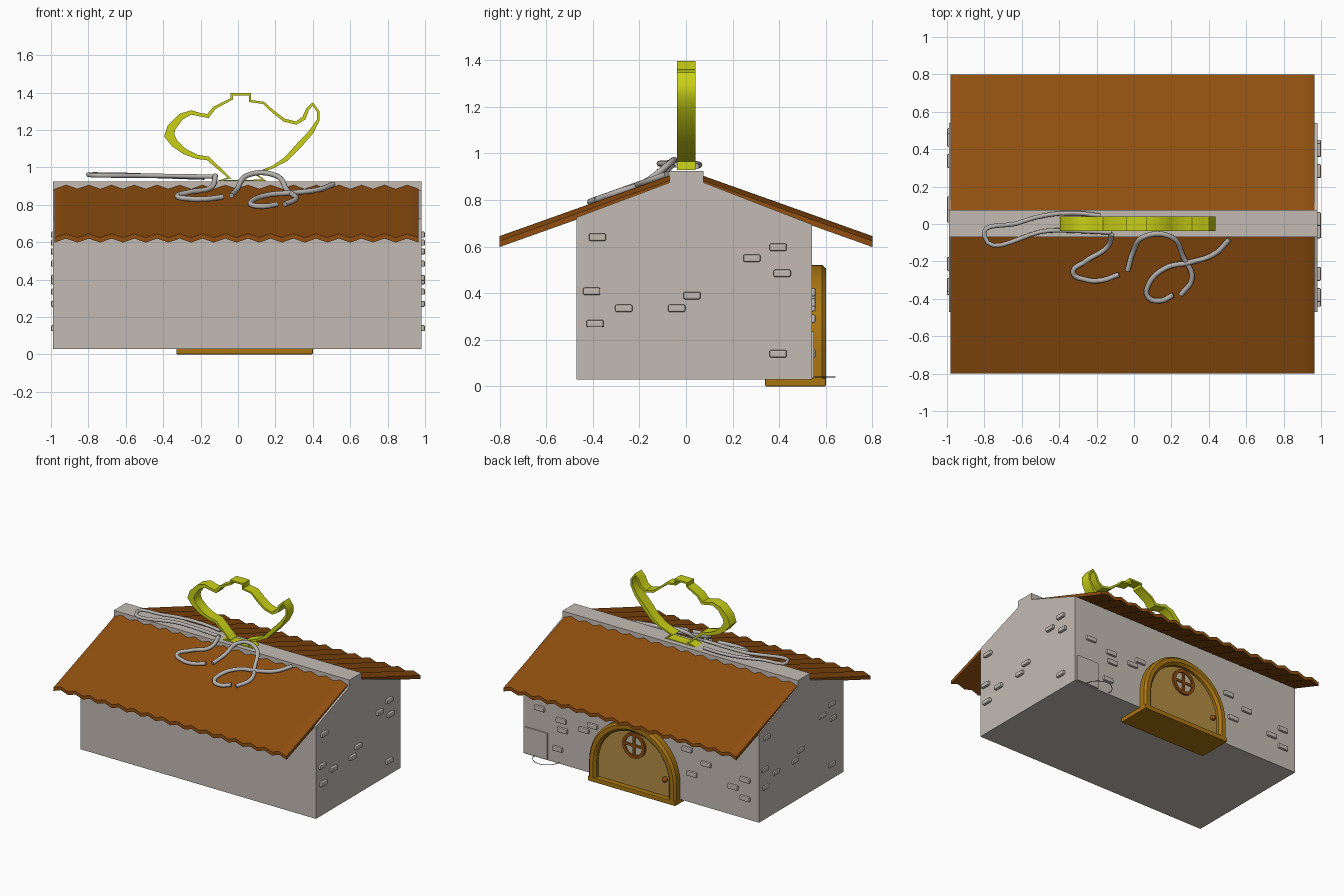
import bpy, bmesh, math
from mathutils import Vector, Matrix

if "Cube" in bpy.data.objects:
    bpy.data.objects.remove(bpy.data.objects["Cube"])


def material(name, r, g, b):
    m = bpy.data.materials.new(name)
    m.diffuse_color = (r, g, b, 1)
    m.use_nodes = True
    m.node_tree.nodes["Principled BSDF"].inputs["Base Color"].default_value = m.diffuse_color
    return m


STONE = material("warm grey stone", .55, .50, .455)
BROWN = material("roof brown", .28, .078, .005)
YELLOW = material("yellow green", .58, .63, .008)
OCHRE = material("ochre", .40, .18, .006)
TAN = material("door tan", .46, .27, .06)
WIRE = material("wire grey", .46, .44, .42)
DARK = material("dark line", .03, .03, .03)
PANE = material("pale pane", .56, .50, .40)


def finish(name, bm, mat, smooth=None):
    bmesh.ops.recalc_face_normals(bm, faces=bm.faces)
    me = bpy.data.meshes.new(name)
    bm.to_mesh(me)
    bm.free()
    ob = bpy.data.objects.new(name, me)
    bpy.context.collection.objects.link(ob)
    me.materials.append(mat)
    if smooth:
        bpy.ops.object.select_all(action='DESELECT')
        ob.select_set(True)
        bpy.context.view_layer.objects.active = ob
        bpy.ops.object.shade_smooth_by_angle(angle=math.radians(smooth))
    return ob


def loft(name, rings, mat, smooth=None, loop=False):
    """Joins matching closed rings of points; caps the ends unless looped."""
    bm = bmesh.new()
    vs = [[bm.verts.new(p) for p in r] for r in rings]
    n = len(vs[0])
    for i in range(len(vs) if loop else len(vs) - 1):
        a, b = vs[i], vs[(i + 1) % len(vs)]
        for j in range(n):
            k = (j + 1) % n
            bm.faces.new((a[j], a[k], b[k], b[j]))
    if not loop:
        bm.faces.new(vs[0])
        bm.faces.new(vs[-1])
    return finish(name, bm, mat, smooth)


def box(name, lo, hi, mat, bevel=0):
    lo, hi = Vector(lo), Vector(hi)
    bm = bmesh.new()
    bmesh.ops.create_cube(bm, size=1, matrix=Matrix.Translation((lo + hi) / 2) @ Matrix.Diagonal((*(hi - lo), 1)))
    if bevel:
        bmesh.ops.bevel(bm, geom=bm.edges[:], offset=bevel, segments=2, affect='EDGES', profile=.5)
    return finish(name, bm, mat)


def tube(name, pts, radius, mat, closed=False):
    cu = bpy.data.curves.new(name, 'CURVE')
    cu.dimensions = '3D'
    cu.bevel_depth, cu.bevel_resolution, cu.resolution_u = radius, 3, 8
    cu.use_fill_caps = True
    sp = cu.splines.new('BEZIER')
    sp.bezier_points.add(len(pts) - 1)
    sp.use_cyclic_u = closed
    for bp, p in zip(sp.bezier_points, pts):
        bp.co = p
        bp.handle_left_type = bp.handle_right_type = 'AUTO'
    cu.materials.append(mat)
    ob = bpy.data.objects.new(name, cu)
    bpy.context.collection.objects.link(ob)
    return ob


# House body with the flat ridge
profile = [(-.47, .03), (.54, .03), (.54, .695), (.075, .875), (.075, .925),
           (-.07, .925), (-.07, .875), (-.47, .725)]
loft("house_body", [[(x, y, z) for y, z in profile] for x in (-.988, .98)], STONE)


# Corrugated roof panels: zigzag sheets with smoothed ridges
def roof_z(y):
    return .905 - (abs(y) - .07) * .356


TEETH = 16
for name, s in (("front_roof", -1), ("back_roof", 1)):
    bm = bmesh.new()
    cols = []
    for i in range(2 * TEETH + 1):
        x = -.98 + 1.945 * i / (2 * TEETH)
        dz = 0 if i % 2 else -.021
        cols.append([bm.verts.new((x, s * y, roof_z(y) + dz + t))
                     for y, t in ((.07, 0), (.8, 0), (.8, -.026), (.07, -.026))])
    for a, b in zip(cols, cols[1:]):
        for j in range(4):
            bm.faces.new((a[j], a[(j + 1) % 4], b[(j + 1) % 4], b[j]))
    bm.faces.new(cols[0])
    bm.faces.new(cols[-1])
    finish(name, bm, BROWN, 50)

# Raised bricks on both ends (the far end is the near end turned round)
end_bricks = [(-.38, .64), (.395, .597), (.283, .55), (.413, .485), (-.405, .408),
              (.026, .39), (-.267, .335), (-.04, .335), (-.39, .27), (.395, .14)]
for y, z in end_bricks:
    box("right_end_brick", (.96, y - .037, z - .016), (1, y + .037, z + .016), STONE, .007)
    y = .07 - y
    box("left_end_brick", (-1, y - .037, z - .016), (-.96, y + .037, z + .016), STONE, .007)

# Raised bricks on the door wall
wall_bricks = [(.84, .405), (.65, .29), (.66, .36), (.40, .39), (.47, .34), (.69, .14), (-.39, .425),
               (-.55, .355), (-.43, .25), (-.875, .325), (-.775, .245), (-.875, .185)]
for x, z in wall_bricks:
    box("back_brick", (x - .042, .52, z - .018), (x + .042, .556, z + .018), STONE, .007)

# Blank plaque and the thin ring at its foot
box("plaque", (.775, .53, .035), (.965, .55, .235), STONE, .004)
tube("thin_ring", [(.78 + .1 * math.cos(a), .54 + .1 * math.sin(a), .04)
                   for a in [i * math.pi / 4 for i in range(8)]], .002, DARK, True)

# Arched door frame, door leaf and step
CX = .035


def arch(d, n=24):
    pts = [(CX + .365 - d, .01)]
    pts += [(CX + (.365 - d) * math.cos(i * math.pi / n), .15 + (.372 - d) * math.sin(i * math.pi / n))
            for i in range(n + 1)]
    return pts + [(CX - .365 + d, .01)]


section = [(0, .52), (0, .583), (.015, .6), (.045, .6), (.062, .583), (.062, .52)]
lines = [[(x, y, z) for x, z in arch(d)] for d, y in section]
loft("door_frame", list(zip(*lines)), OCHRE, 35)
loft("door_leaf", [[(x, y, z) for x, z in arch(.055)] for y in (.52, .562)], TAN)
box("door_step", (CX - .365, .34, 0), (CX + .365, .6, .035), OCHRE, .005)


# Round window, bars and knob on the door
def circle(r, y, n=32):
    return [(CX + r * math.cos(i * math.tau / n), y, .35 + r * math.sin(i * math.tau / n)) for i in range(n)]


loft("window_pane", [circle(.085, .555), circle(.085, .566)], PANE)
loft("window_rim", [circle(.095, .55), circle(.095, .577), circle(.072, .577), circle(.072, .55)], BROWN, 35, True)
box("window_bar_upright", (CX - .009, .56, .27), (CX + .009, .574, .43), BROWN)
box("window_bar_level", (CX - .08, .56, .341), (CX + .08, .574, .359), BROWN)
bm = bmesh.new()
bmesh.ops.create_uvsphere(bm, u_segments=16, v_segments=10, radius=.02, matrix=Matrix.Translation((-.225, .575, .165)))
finish("door_knob", bm, BROWN, 60)

# Kettle-shaped outline standing on the ridge: x, z, band width
outline = [(-.11, .928, .012), (-.055, .945, .012), (-.165, 1.038, .02), (-.22, 1.045, .022), (-.29, 1.07, .03),
           (-.35, 1.11, .04), (-.395, 1.165, .048), (-.375, 1.225, .045), (-.315, 1.285, .034),
           (-.25, 1.305, .022), (-.20, 1.29, .018), (-.165, 1.285, .02), (-.13, 1.325, .016),
           (-.04, 1.37, .012), (-.04, 1.397, .012), (.07, 1.397, .012), (.07, 1.36, .012),
           (.14, 1.35, .012), (.19, 1.305, .014), (.25, 1.26, .016), (.31, 1.245, .016), (.345, 1.27, .02),
           (.365, 1.315, .016), (.40, 1.348, .012), (.435, 1.3, .012), (.435, 1.25, .014), (.40, 1.18, .025),
           (.34, 1.11, .03), (.265, 1.035, .024), (.19, .995, .014), (.10, .965, .012), (.15, .928, .012)]
rings = []
for i, (x, z, w) in enumerate(outline):
    p, q = outline[i - 1], outline[(i + 1) % len(outline)]
    d1 = Vector((x - p[0], z - p[1])).normalized()
    d2 = Vector((q[0] - x, q[1] - z)).normalized()
    n1, n2 = Vector((d1.y, -d1.x)), Vector((d2.y, -d2.x))
    m = (n1 + n2).normalized()
    off = m * w / max(.6, m.dot(n1))
    rings.append([(x, -.038, z), (x, .04, z), (x + off.x, .04, z + off.y), (x + off.x, -.038, z + off.y)])
loft("kettle_outline", rings, YELLOW, 40, True)

# Curling wires: one long loop on the ridge, three lying on the front roof
tube("ridge_wire", [(-.12, -.045, .95), (-.45, -.035, .955), (-.80, -.062, .96), (-.62, .005, .96),
                    (-.48, .045, .955), (-.33, .058, .95), (-.18, .045, .945)], .012, WIRE)


def on_roof(points):
    return [(x, y, .957 if y > -.08 else roof_z(y) + .008) for x, y in points]


tube("left_wire", on_roof([(-.12, -.055), (-.14, -.12), (-.26, -.2), (-.325, -.26), (-.26, -.297),
                           (-.18, -.302), (-.08, -.27)]), .014, WIRE)
tube("middle_wire", on_roof([(-.035, -.25), (-.005, -.15), (.05, -.07), (.20, -.07), (.265, -.18),
                             (.31, -.29), (.25, -.38)]), .014, WIRE)
tube("right_wire", on_roof([(.51, -.082), (.43, -.16), (.30, -.205), (.17, -.235), (.08, -.32),
                            (.075, -.39), (.14, -.41), (.21, -.38)]), .014, WIRE)
